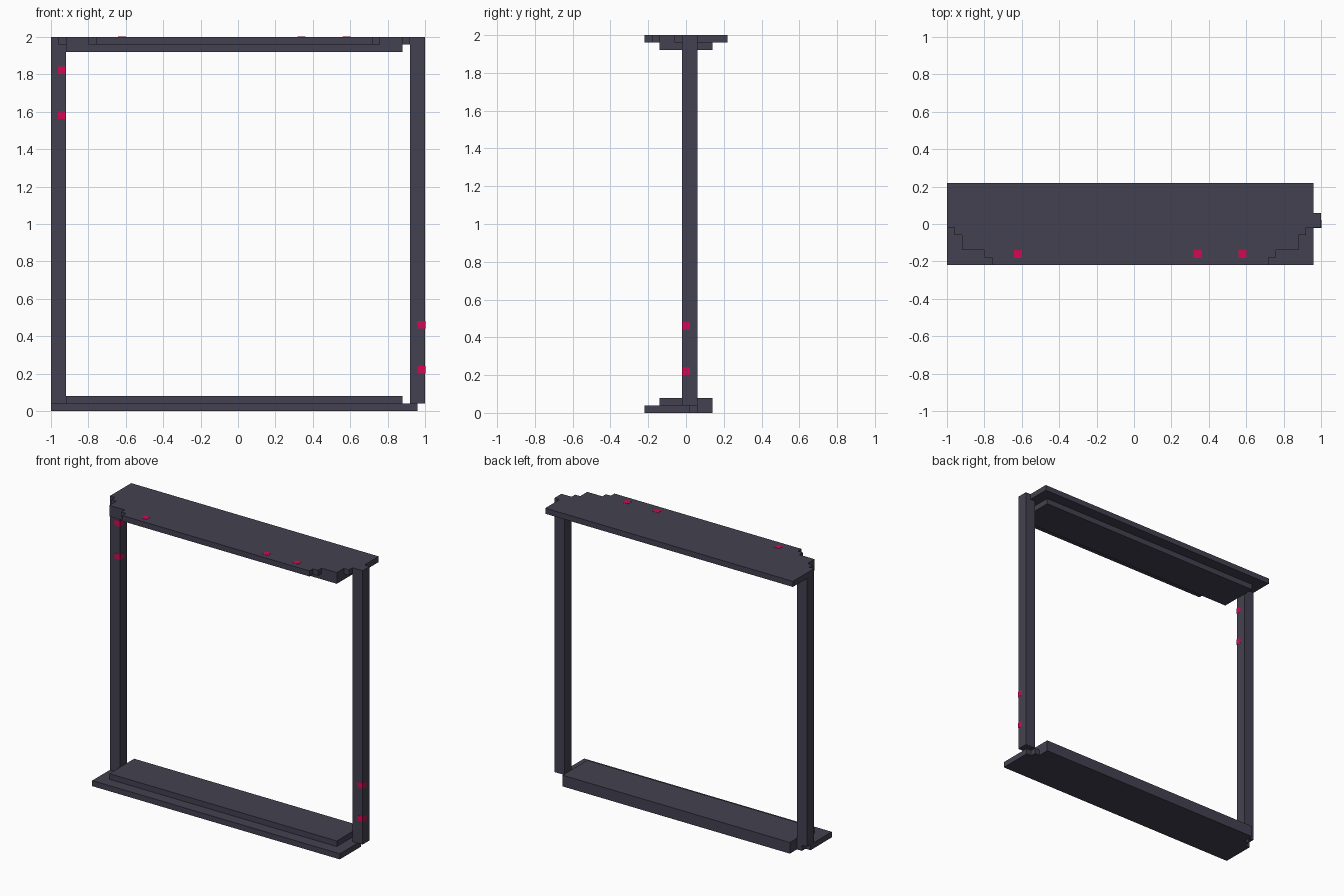
import bpy, bmesh

if "Cube" in bpy.data.objects:
    bpy.data.objects.remove(bpy.data.objects["Cube"])

V = 0.04  # block size of the grid the model is built on


def material(name, rgb):
    m = bpy.data.materials.new(name)
    m.diffuse_color = (*rgb, 1)
    m.use_nodes = True
    m.node_tree.nodes["Principled BSDF"].inputs["Base Color"].default_value = m.diffuse_color
    return m


DARK = material("dark slate", (0.056, 0.053, 0.080))
RED = material("crimson", (0.65, 0.003, 0.085))


def pos(i, j, k):
    """Grid corner to world position."""
    return (-1 + V * i, -0.22 + V * j, V * k)


def prism(name, outline, k0, k1, mat):
    """Extrude a counter-clockwise grid outline from height k0 to k1."""
    bm = bmesh.new()
    face = bm.faces.new([bm.verts.new(pos(i, j, k0)) for i, j in outline])
    top = bmesh.ops.extrude_face_region(bm, geom=[face])["geom"]
    moved = [e for e in top if isinstance(e, bmesh.types.BMVert)]
    bmesh.ops.translate(bm, verts=moved, vec=(0, 0, V * (k1 - k0)))
    bmesh.ops.recalc_face_normals(bm, faces=bm.faces)
    me = bpy.data.meshes.new(name)
    bm.to_mesh(me)
    bm.free()
    me.materials.append(mat)
    ob = bpy.data.objects.new(name, me)
    bpy.context.collection.objects.link(ob)
    return ob


def block(name, i0, i1, j0, j1, k0, k1, mat=DARK):
    return prism(name, [(i0, j0), (i1, j0), (i1, j1), (i0, j1)], k0, k1, mat)


def stepped(rows):
    """Outline symmetric about i = 24.5 from rows of (inset, j0, j1)."""
    right = [(49 - a, j) for a, j0, j1 in rows for j in (j0, j1)]
    left = [(49 - i, j) for i, j in reversed(right)]
    return right + left


# Lintel: stepped front corners, with a smaller slab below
front_steps = [(6, 0, 1), (5, 1, 2), (2, 2, 4), (1, 4, 5), (0, 5, 11)]
prism("lintel_top", stepped(front_steps), 49, 50, DARK)
block("lintel_underside", 2, 47, 2, 9, 48, 49)

# Threshold: stepped back corners, with a smaller slab above
back_steps = [(0, 0, 6), (1, 6, 7), (2, 7, 9)]
prism("threshold_base", stepped(back_steps), 0, 1, DARK)
block("threshold_step", 2, 47, 2, 9, 1, 2)

# Posts
block("left_post", 0, 2, 5, 7, 1, 49)
block("right_post", 48, 50, 5, 7, 1, 50)

# Red marker blocks, a hair proud of the dark surface
E = 0.03
markers = [(1, 5, 39), (1, 5, 45), (49, 5, 5), (49, 5, 11),
           (9, 1, 49), (33, 1, 49), (39, 1, 49)]
for n, (i, j, k) in enumerate(markers):
    block(f"red_marker_{n + 1}", i - E, i + 1 + E, j - E, j + 1 + E, k + E, k + 1 + E, RED)
